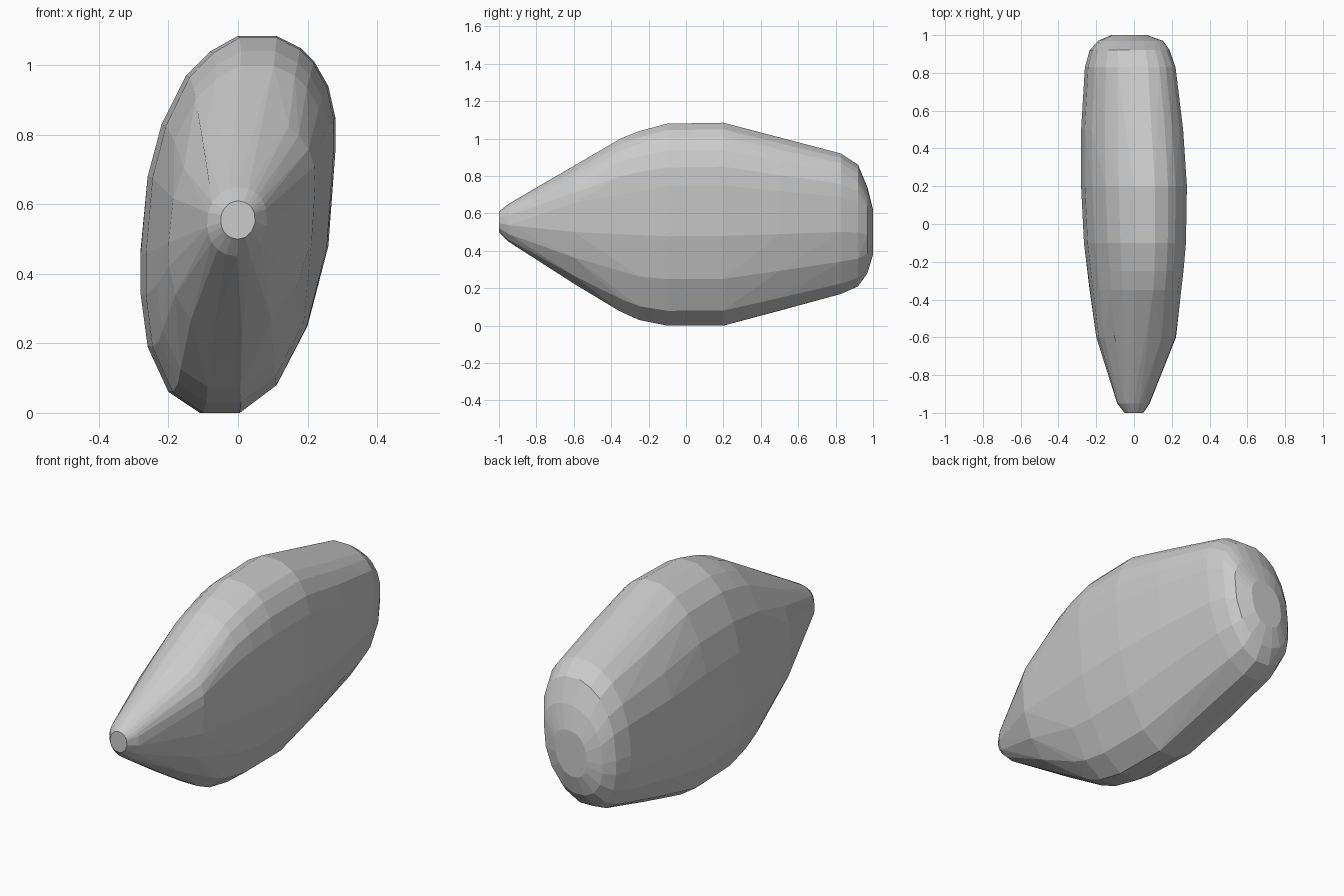
import bpy, bmesh, math

if "Cube" in bpy.data.objects:
    bpy.data.objects.remove(bpy.data.objects["Cube"])

# Leaning oval outline of the widest section (x, z), seen from the front
outline = [(.28, .75), (.28, .85), (.26, .94), (.22, 1.01), (.18, 1.05), (.11, 1.085),
           (0, 1.085), (-.08, 1.04), (-.15, .97), (-.22, .83), (-.26, .68),
           (-.28, .46), (-.28, .34), (-.26, .19), (-.20, .06), (-.11, 0), (0, 0),
           (.11, .08), (.20, .25), (.26, .48)]
unit = [(x / .28, (z - .5425) / .5425) for x, z in outline]

# Stations along the body: y, x min, x max, z min, z max, lean (0 round .. 1 outline)
stations = [(-1.0, -.05, .05, .50, .61, .1),
            (-.95, -.09, .085, .45, .65, .2),
            (-.60, -.20, .225, .225, .85, .8),
            (-.35, -.235, .25, .075, 1.0, 1),
            (-.25, -.245, .262, .03, 1.04, 1),
            (-.10, -.265, .275, 0, 1.08, 1),
            (.20, -.28, .28, 0, 1.085, 1),
            (.50, -.28, .26, .08, 1.005, 1),
            (.83, -.26, .22, .17, .92, 1),
            (.92, -.235, .19, .21, .86, .9),
            (.97, -.19, .155, .28, .74, .9),
            (1.0, -.12, .07, .38, .62, .8)]

# Pebble body: the hull around all sections
bm = bmesh.new()
for y, x0, x1, z0, z1, lean in stations:
    for u, v in unit:
        a = math.atan2(v, u)
        u = lean * u + (1 - lean) * math.cos(a)
        v = lean * v + (1 - lean) * math.sin(a)
        bm.verts.new(((x0 + x1) / 2 + u * (x1 - x0) / 2, y,
                      (z0 + z1) / 2 + v * (z1 - z0) / 2))
res = bmesh.ops.convex_hull(bm, input=bm.verts[:])
loose = [v for v in bm.verts if not v.link_faces]
bmesh.ops.delete(bm, geom=loose, context='VERTS')
# Merge nearly coplanar triangles into broad flat facets
bmesh.ops.dissolve_limit(bm, angle_limit=math.radians(2), verts=bm.verts[:], edges=bm.edges[:])
bmesh.ops.recalc_face_normals(bm, faces=bm.faces[:])
mesh = bpy.data.meshes.new("pebble")
bm.to_mesh(mesh)
bm.free()
bpy.context.collection.objects.link(bpy.data.objects.new("pebble", mesh))
